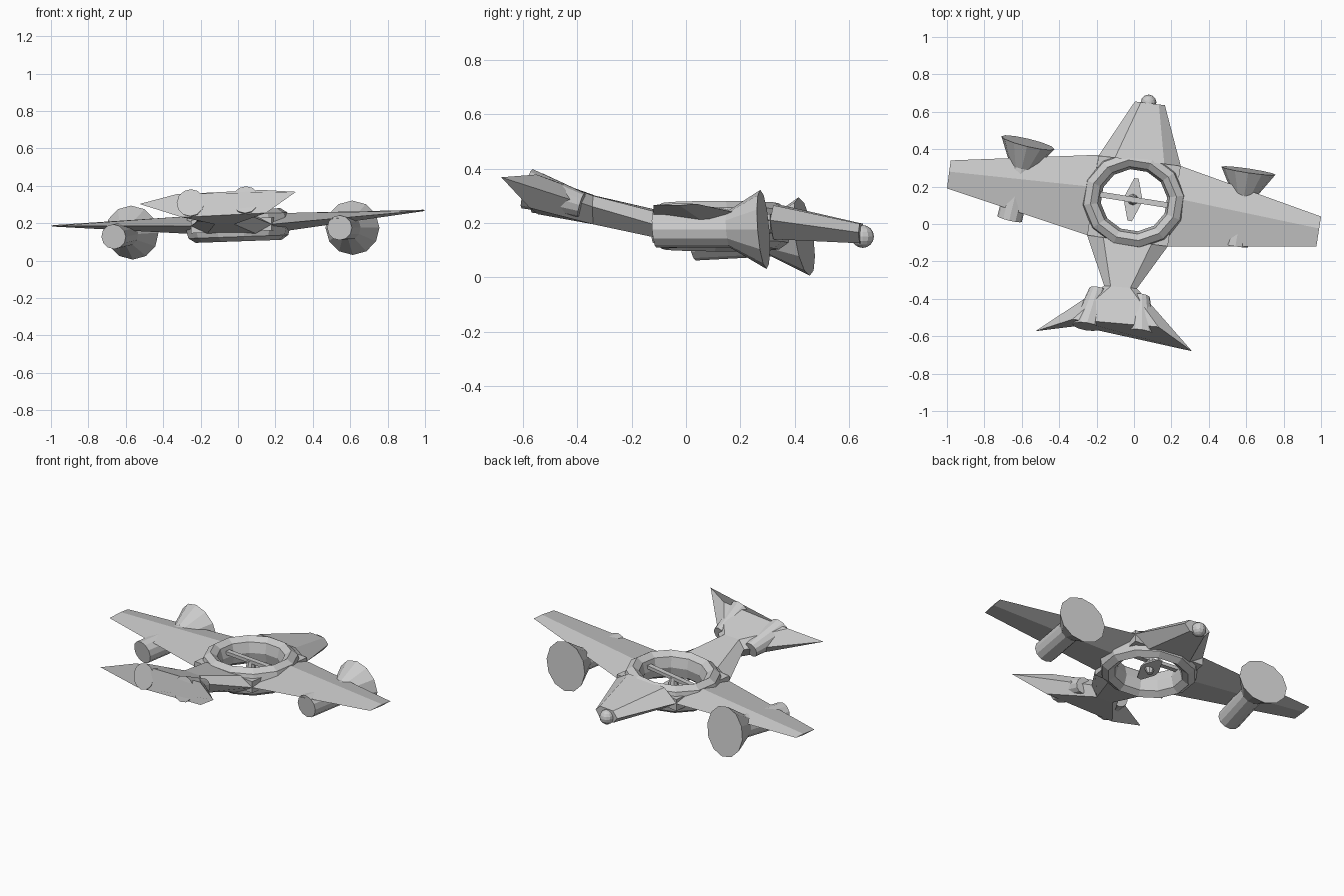
import bpy, bmesh, math
from mathutils import Vector, Matrix

if "Cube" in bpy.data.objects:
    bpy.data.objects.remove(bpy.data.objects["Cube"])

YAW, ROLL = math.radians(-9), -0.035   # the craft is slightly turned and banked


def loft(name, sections):
    """Closed solid through cross-sections with equal point counts."""
    bm = bmesh.new()
    rows = [[bm.verts.new(p) for p in s] for s in sections]
    n = len(rows[0])
    for a, b in zip(rows, rows[1:]):
        for i in range(n):
            j = (i + 1) % n
            bm.faces.new((a[i], a[j], b[j], b[i]))
    bm.faces.new(rows[0])
    bm.faces.new(rows[-1])
    bmesh.ops.recalc_face_normals(bm, faces=bm.faces)
    me = bpy.data.meshes.new(name)
    bm.to_mesh(me)
    bm.free()
    ob = bpy.data.objects.new(name, me)
    bpy.context.collection.objects.link(ob)
    return ob


def circle(center, normal, r, n=12):
    q = Vector(normal).to_track_quat('Z', 'Y')
    return [Vector(center) + q @ Vector((r * math.cos(2 * math.pi * i / n),
            r * math.sin(2 * math.pi * i / n), 0)) for i in range(n)]


def horn(name, rear, front, normal, profile, n=12):
    """Round body: profile gives (position along axis, radius)."""
    a, b = Vector(rear), Vector(front)
    loft(name, [circle(a.lerp(b, t), normal, r, n) for t, r in profile])


def diamond(lead, trail, half, fwd=0.4):
    """Wing section: leading edge, top ridge, trailing edge, bottom ridge."""
    a, b = Vector(lead), Vector(trail)
    mid, up = a.lerp(b, fwd), Vector((0, 0, half))
    return [a, mid + up, b, mid - up]


def slab(left, right, top, bottom, inset=0.2):
    """Hexagonal body section between two side points."""
    a, b = Vector(left), Vector(right)
    p, q = a.lerp(b, inset), a.lerp(b, 1 - inset)
    pt = lambda v, z: Vector((v.x, v.y, z))
    return [a, pt(p, top), pt(q, top), b, pt(q, bottom), pt(p, bottom)]


# Central ring duct
bpy.ops.mesh.primitive_torus_add(major_segments=12, minor_segments=8,
                                 major_radius=0.232, minor_radius=0.053)
ring = bpy.context.object
ring.name = "ring_duct"
ring.data.transform(Matrix.Rotation(math.radians(15), 4, 'Z'))
ring.matrix_world = (Matrix.Translation((0.0, 0.127, 0.188)) @ Matrix.Rotation(ROLL, 4, 'Y')
                     @ Matrix.Rotation(YAW, 4, 'Z') @ Matrix.Diagonal((1.0, 0.93, 1.6, 1)))

# Square frame around the ring, with the hole cut through
corners = [(-0.19, 0.365), (0.25, 0.31), (0.18, -0.12), (-0.25, -0.06)]
frame = loft("centre_frame", [[(x, y, z + 0.035 * x) for x, y in corners] for z in (0.155, 0.225)])
bpy.ops.mesh.primitive_cylinder_add(vertices=24, radius=0.215, depth=1, location=(0, 0.127, 0.2))
cutter = bpy.context.object
cutter.hide_render = True
mod = frame.modifiers.new("hole", 'BOOLEAN')
mod.object, mod.operation, mod.solver = cutter, 'DIFFERENCE', 'EXACT'
bpy.context.view_layer.objects.active = frame
bpy.ops.object.modifier_apply(modifier="hole")
bpy.data.objects.remove(cutter)

# Wings
loft("left_wing", [diamond((-0.19, 0.37, 0.195), (-0.25, -0.06, 0.185), 0.05),
                   diamond((-0.98, 0.34, 0.187), (-1.0, 0.19, 0.185), 0.004)])
loft("right_wing", [diamond((0.25, 0.31, 0.21), (0.18, -0.12, 0.195), 0.05),
                    diamond((1.0, 0.04, 0.27), (0.975, -0.12, 0.266), 0.004)])

# Nose and its ball tip
loft("nose", [slab((-0.19, 0.365, 0.195), (0.25, 0.31, 0.21), 0.265, 0.14),
              slab((0.005, 0.655, 0.16), (0.165, 0.635, 0.165), 0.197, 0.125)])
bpy.ops.mesh.primitive_uv_sphere_add(segments=12, ring_count=8, radius=0.042,
                                     location=(0.078, 0.65, 0.15))
bpy.context.object.name = "nose_ball"

# Tail: narrow neck spreading into swept fins
loft("tail", [slab((-0.25, -0.06, 0.185), (0.18, -0.12, 0.195), 0.24, 0.145),
              slab((-0.16, -0.33, 0.25), (0.016, -0.345, 0.26), 0.30, 0.195),
              [(-0.527, -0.573, 0.303), (-0.33, -0.51, 0.355), (0.13, -0.55, 0.378),
               (0.31, -0.68, 0.368), (0.15, -0.575, 0.255), (-0.30, -0.545, 0.232)]])

# Wing engines with flared front discs
profile = [(0, 0.067), (0.68, 0.067), (1, 0.146)]
horn("left_engine", (-0.665, 0.027, 0.128), (-0.567, 0.435, 0.15), (0.24, 1, 0.15), profile)
horn("right_engine", (0.543, -0.115, 0.176), (0.612, 0.285, 0.176), (0.15, 1, 0.08), profile)

# Tail thrusters
for side, rear in (("left", (-0.254, -0.548, 0.31)), ("right", (0.04, -0.585, 0.326))):
    n = Vector((0.164, 1, -0.29))
    toe = 0.3 if side == "left" else 0.0
    front = Vector(rear) + Vector((toe, 1, -0.3)) * 0.2
    horn(side + "_thruster", rear, front, n, [(0, 0.075), (1, 0.045)])

# Cross bar and rotor inside the ring
turn = Matrix.Translation((-0.005, 0.13, 0)) @ Matrix.Rotation(YAW, 4, 'Z')
for name, z, w, d, h in (("cross_bar", 0.215, 0.4, 0.03, 0.02),):
    bpy.ops.mesh.primitive_cube_add(size=1)
    bar = bpy.context.object
    bar.name = name
    bar.matrix_world = (Matrix.Translation((0, 0, z)) @ turn @ Matrix.Rotation(ROLL, 4, 'Y')
                        @ Matrix.Diagonal((w, d, h, 1)))
blade = [(0.012, 0.115), (0.045, 0.02), (0.045, -0.02), (0.012, -0.115),
         (-0.012, -0.115), (-0.045, -0.02), (-0.045, 0.02), (-0.012, 0.115)]
loft("rotor_blades", [[turn @ Vector((x, y, z + x * 0.3)) for x, y in blade]
                      for z in (0.155, 0.165)])
horn("rotor_hub", (-0.005, 0.13, 0.13), (-0.005, 0.13, 0.215), (0, 0, 1),
     [(0, 0.015), (0.4, 0.03), (1, 0.02)], 8)
